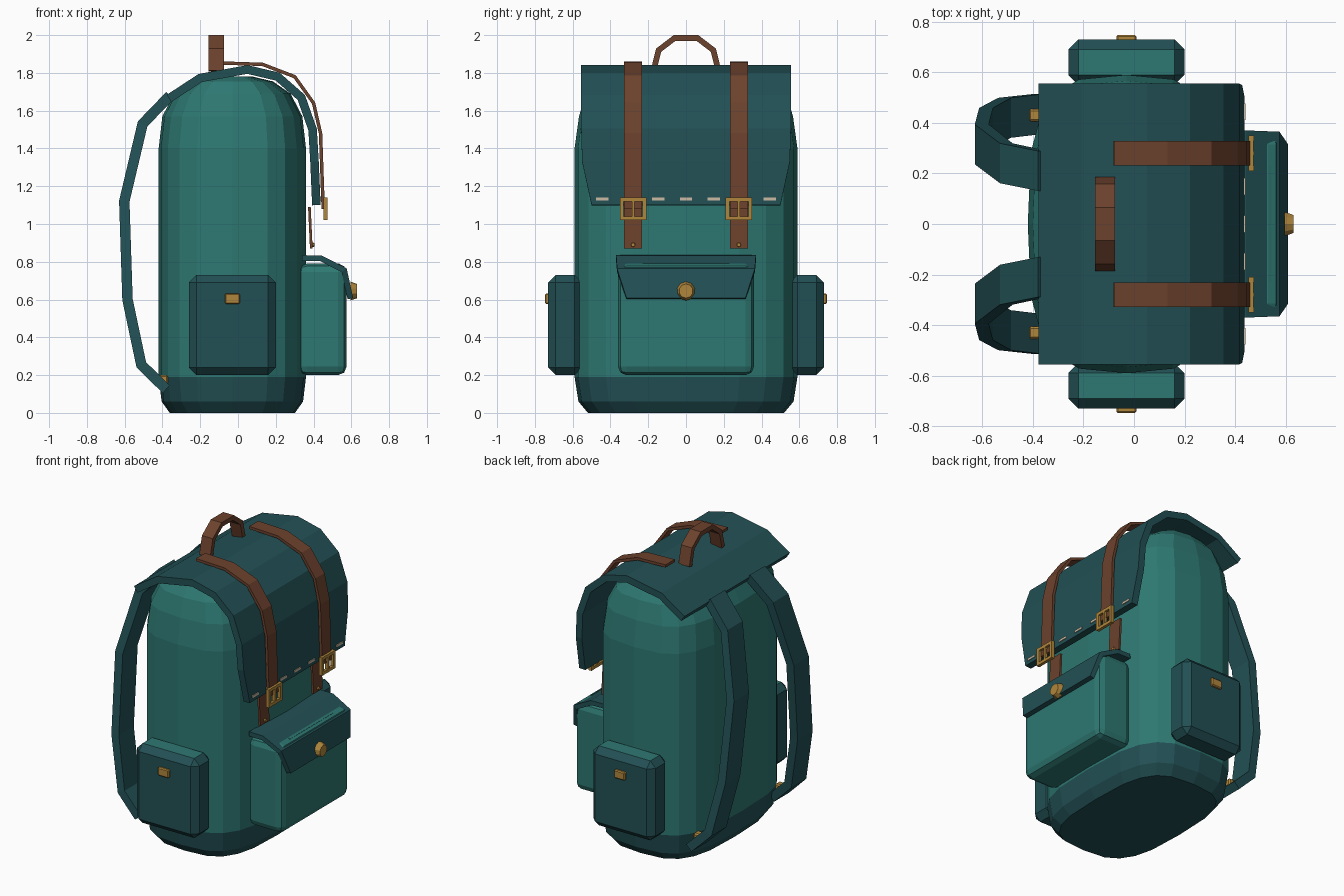
import bpy, bmesh, math
from mathutils import Vector

if "Cube" in bpy.data.objects:
    bpy.data.objects.remove(bpy.data.objects["Cube"])


def mat(name, c):
    m = bpy.data.materials.new(name)
    m.diffuse_color = (*c, 1)
    m.use_nodes = True
    m.node_tree.nodes["Principled BSDF"].inputs["Base Color"].default_value = m.diffuse_color
    return m


TEAL = mat("teal_canvas", (0.027, 0.188, 0.168))
DARK = mat("dark_teal_canvas", (0.016, 0.080, 0.090))
BROWN = mat("brown_leather", (0.150, 0.054, 0.026))
GOLD = mat("brass", (0.434, 0.240, 0.045))
CREAM = mat("cream_thread", (0.600, 0.500, 0.370))


def finish(bm, name, mats, bevel=0, segs=1):
    if bevel:
        edges = [e for e in bm.edges if len(e.link_faces) == 2 and e.calc_face_angle() > 1.0]
        bmesh.ops.bevel(bm, geom=edges, offset=bevel, segments=segs,
                        profile=0.5, affect='EDGES', clamp_overlap=True)
    bmesh.ops.recalc_face_normals(bm, faces=bm.faces)
    me = bpy.data.meshes.new(name)
    bm.to_mesh(me)
    bm.free()
    for m in mats:
        me.materials.append(m)
    ob = bpy.data.objects.new(name, me)
    bpy.context.collection.objects.link(ob)
    return ob


def box(name, lo, hi, m, bevel=0, segs=1):
    bm = bmesh.new()
    bmesh.ops.create_cube(bm, size=1)
    lo, hi = Vector(lo), Vector(hi)
    for v in bm.verts:
        v.co = Vector([(lo[i] + hi[i]) / 2 + v.co[i] * (hi[i] - lo[i]) for i in range(3)])
    return finish(bm, name, [m], bevel, segs)


def skin(bm, rings):
    n = len(rings[0])
    for a, b in zip(rings, rings[1:]):
        for i in range(n):
            bm.faces.new((a[i], a[(i + 1) % n], b[(i + 1) % n], b[i]))
    bm.faces.new(rings[0])
    bm.faces.new(rings[-1])


def ribbon(name, pts, t, m, bevel=0, swap=False):
    """Flat band along (x, z, y centre, half width) points; swap runs it along y."""
    bm = bmesh.new()
    rings = []
    P = [Vector(p[:2]) for p in pts]
    for i, (x, z, yc, hw) in enumerate(pts):
        a = (P[i] - P[i - 1]).normalized() if i else None
        b = (P[i + 1] - P[i]).normalized() if i < len(P) - 1 else None
        a, b = a or b, b or a
        d = (a + b).normalized()
        n = Vector((-d.y, d.x)) * (t / 2 / max(d.dot(a), 0.5))
        ring = []
        for s, w in ((1, -1), (1, 1), (-1, 1), (-1, -1)):
            q = P[i] + n * s
            co = (q.x, yc + w * hw, q.y)
            ring.append(bm.verts.new((co[1], co[0], co[2]) if swap else co))
        rings.append(ring)
    skin(bm, rings)
    return finish(bm, name, [m], bevel)


def stud(name, loc, r, depth, m, sides, bevel=0):
    bm = bmesh.new()
    bmesh.ops.create_cone(bm, cap_ends=True, segments=sides, radius1=r, radius2=r * 0.75, depth=depth)
    for v in bm.verts:
        v.co = Vector((v.co.z, v.co.x, v.co.y)) + Vector(loc)
    return finish(bm, name, [m], bevel)


# main bag: stacked rounded-rectangle rings, dark base
bm = bmesh.new()
rings = []
for z, sx, sy in ((0, .85, .88), (.06, .96, .965), (.19, 1, 1), (1.4, 1, 1), (1.57, .95, .96),
                  (1.69, .79, .90), (1.755, .55, .82), (1.78, .28, .72)):
    ring = []
    for k in range(20):
        c, s = math.cos(k * math.pi / 10), math.sin(k * math.pi / 10)
        f = lambda u: math.copysign(abs(u) ** 0.625, u) if abs(u) > 1e-6 else 0
        ring.append(bm.verts.new((-.03 + .39 * sx * f(c), .59 * sy * f(s), z)))
    rings.append(ring)
skin(bm, rings)
for f in bm.faces:
    f.material_index = 1 if f.calc_center_median().z < 0.19 else 0
finish(bm, "main_bag", [TEAL, DARK])

# lid draped over the top
ribbon("lid_flap", [(-.365, 1.665, 0, .555), (-.2, 1.773, 0, .555), (.05, 1.818, 0, .555),
                    (.21, 1.78, 0, .555), (.335, 1.67, 0, .555), (.395, 1.5, 0, .555),
                    (.405, 1.33, 0, .55), (.415, 1.1, 0, .5)], .045, DARK, .012)
# stitching along the lid edge
for i in range(-3, 4):
    y = i * .148
    box("lid_stitch", (.432, y - .033, 1.125), (.441, y + .033, 1.14), CREAM)

# carry handle
ribbon("carry_handle", [(-.172, 1.81, -.115, .04), (-.145, 1.92, -.115, .04), (-.06, 1.985, -.115, .04),
                        (.06, 1.985, -.115, .04), (.145, 1.92, -.115, .04), (.172, 1.81, -.115, .04)],
       .03, BROWN, 0, True)

# front pocket, its flap, seam and button
box("front_pocket", (.32, -.36, .2), (.575, .36, .79), TEAL, .045, 2)
ribbon("front_pocket_flap", [(.34, .82, 0, .37), (.44, .818, 0, .37), (.562, .755, 0, .365),
                             (.595, .605, 0, .315)], .03, DARK, .008)
ribbon("pocket_flap_seam", [(.533, .789, 0, .23), (.543, .784, 0, .23)], .006, TEAL)
stud("pocket_button", (.613, 0, .645), .05, .035, GOLD, 10)

for s, side in ((-1, "right"), (1, "left")):
    # leather closing straps with buckles
    y = s * .28
    ribbon(side + "_lid_strap", [(x, z, y, .048) for x, z in (
        (-.08, 1.852), (.13, 1.845), (.3, 1.78), (.4, 1.64), (.437, 1.48), (.451, 1.08))], .018, BROWN)
    ribbon(side + "_strap_tail", [(.378, 1.09, y, .048), (.388, .87, y, .048)], .014, BROWN)
    stud(side + "_strap_rivet", (.397, y, .89), .013, .016, GOLD, 8)
    for yy in (-.06, 0, .06):
        w = .01 if yy else .007
        box(side + "_buckle_upright", (.452, y + yy - w, 1.02), (.474, y + yy + w, 1.14), GOLD)
    for zz in (1.03, 1.13):
        box(side + "_buckle_bar", (.453, y - .068, zz - .01), (.473, y + .068, zz + .01), GOLD)

    # side pocket with a lighter top face and brass tab
    ob = box(side + "_side_pocket", (-.26, min(s * .55, s * .73), .2),
             (.2, max(s * .55, s * .73), .73), DARK, .04, 1)
    ob.data.materials.append(TEAL)
    for p in ob.data.polygons:
        p.material_index = 1 if p.normal.z > .9 else 0
    box(side + "_side_tab", (-.07, min(s * .72, s * .747), .577),
        (.01, max(s * .72, s * .747), .632), GOLD, .006)

    # shoulder strap and lower anchor
    ribbon(side + "_shoulder_strap", [(x, z, s * yc, .079) for x, z, yc in (
        (-.36, 1.68, .21), (-.505, 1.53, .24), (-.602, 1.12, .315), (-.585, .6, .38),
        (-.512, .255, .42), (-.38, .125, .435))], .055, DARK, .008)
    box(side + "_strap_anchor", (-.418, s * .43 - .025, .15), (-.37, s * .43 + .025, .2), GOLD, .008)
